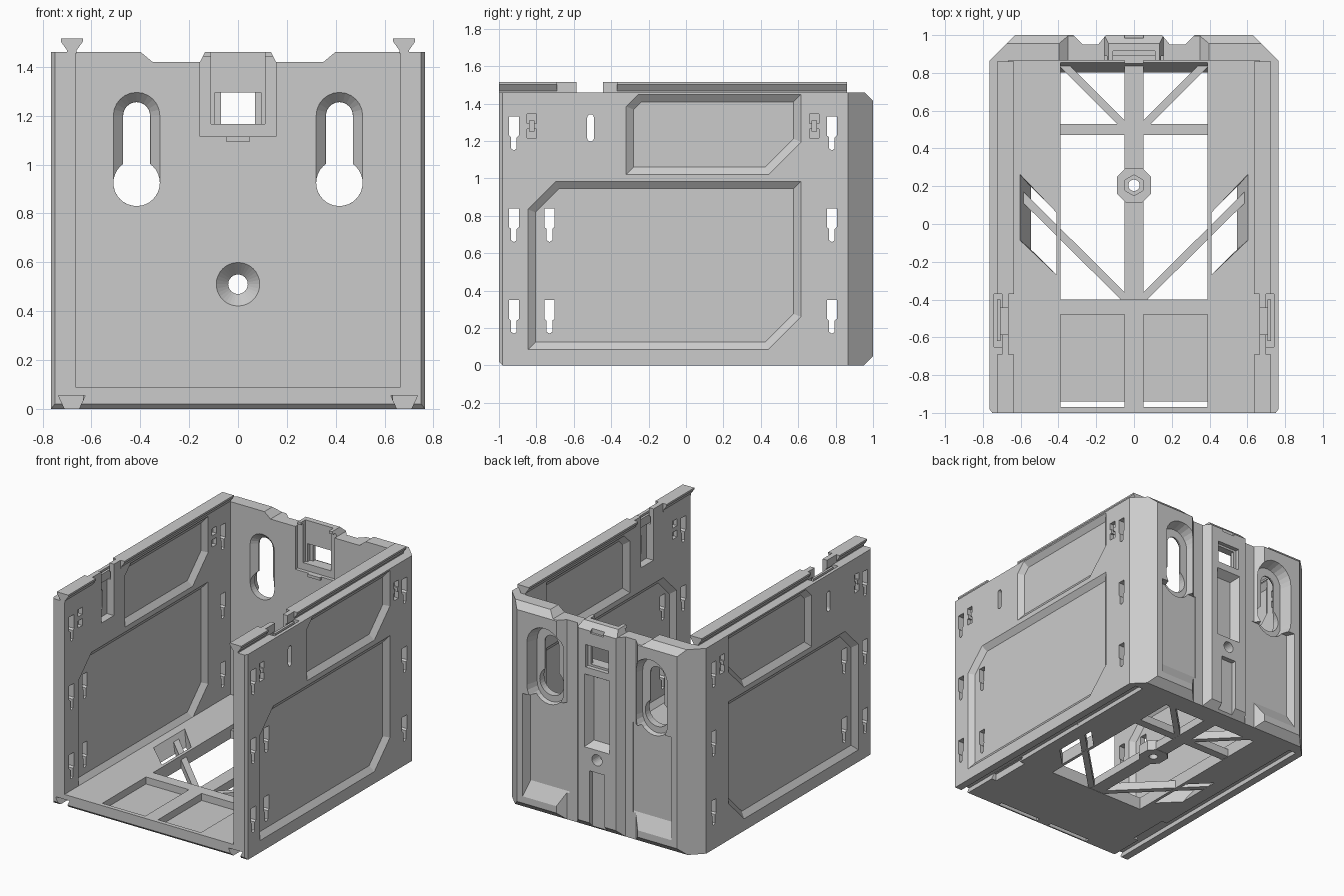
import bpy, bmesh, math
from mathutils import Vector

if "Cube" in bpy.data.objects:
    bpy.data.objects.remove(bpy.data.objects["Cube"])


def prism(name, pts, axis, a, b, pts2=None):
    """Extrude or loft a profile along an axis (x: y,z  y: x,z  z: x,y)."""
    def place(p, t):
        return {'x': (t, p[0], p[1]), 'y': (p[0], t, p[1]), 'z': (p[0], p[1], t)}[axis]
    bm = bmesh.new()
    lo = [bm.verts.new(place(p, a)) for p in pts]
    hi = [bm.verts.new(place(p, b)) for p in (pts2 or pts)]
    bm.faces.new(lo)
    bm.faces.new(hi)
    n = len(lo)
    for i in range(n):
        bm.faces.new((lo[i], lo[(i + 1) % n], hi[(i + 1) % n], hi[i]))
    bmesh.ops.recalc_face_normals(bm, faces=bm.faces)
    me = bpy.data.meshes.new(name)
    bm.to_mesh(me)
    bm.free()
    ob = bpy.data.objects.new(name, me)
    bpy.context.collection.objects.link(ob)
    return ob


def cut(target, *args):
    c = prism("cutter", *args)
    c.hide_render = True
    m = target.modifiers.new("cut", 'BOOLEAN')
    m.operation, m.solver, m.object = 'DIFFERENCE', 'EXACT', c
    bpy.context.view_layer.objects.active = target
    bpy.ops.object.modifier_apply(modifier=m.name)
    bpy.data.objects.remove(c, do_unlink=True)


def mirror_x(ob):
    ob.modifiers.new("mirror", 'MIRROR')


def rect(x0, x1, y0, y1):
    return [(x0, y0), (x1, y0), (x1, y1), (x0, y1)]


def flip(pts, s):
    return [(s * x, y) for x, y in pts]


def ngon(x, y, r, n):
    return [(x + r * math.cos(2 * math.pi * i / n), y + r * math.sin(2 * math.pi * i / n)) for i in range(n)]


def stadium(x, z0, z1, r, n=12):
    up = [(x + r * math.cos(math.pi * i / n), z1 + r * math.sin(math.pi * i / n)) for i in range(n + 1)]
    return up + [(x - r * math.cos(math.pi * i / n), z0 - r * math.sin(math.pi * i / n)) for i in range(n + 1)]


def inset(pts, d):
    """Offset a counter-clockwise convex outline inward."""
    out = []
    for i, p in enumerate(pts):
        p, q, r = Vector(p), Vector(pts[i - 1]), Vector(pts[(i + 1) % len(pts)])
        e, f = (p - q).normalized(), (r - p).normalized()
        n1, n2 = Vector((-e.y, e.x)), Vector((-f.y, f.x))
        out.append(tuple(p + (n1 + n2) * d / (1 + n1.dot(n2))))
    return out


GROOVE = [(.625, .055), (.735, .055), (.705, -.01), (.655, -.01)]
FRONT_CHAMFER = [(-1.01, .03), (-.97, -.01), (-1.02, -.02)]

# Side walls with recessed panels on both faces
wall = prism("side_wall", [(.665, -1), (.75, -1), (.765, -.98), (.765, .865), (.665, .865)], 'z', 0, 1.46)
upper = [(-.32, 1.02), (.44, 1.02), (.615, 1.195), (.615, 1.45), (-.255, 1.45), (-.32, 1.385)]
lower = [(-.845, .085), (.44, .085), (.615, .26), (.615, .985), (-.695, .985), (-.845, .835)]
for panel in (upper, lower):
    cut(wall, inset(panel, -.02), 'x', .78, .735, inset(panel, .04))
    cut(wall, inset(panel, -.02), 'x', .65, .695, inset(panel, .04))
# Stepped slots through the walls
for y, z in [(y, z) for y in (-.92, .78) for z in (1.33, .84, .35)] + [(-.73, .84), (-.73, .35)]:
    cut(wall, [(y - .027, z), (y - .027, z - .1), (y - .015, z - .11), (y - .015, z - .17), (y, z - .18),
               (y + .015, z - .17), (y + .015, z - .11), (y + .027, z - .1), (y + .027, z)], 'x', .6, .8)
cut(wall, stadium(-.51, 1.215, 1.325, .018, 6), 'x', .6, .8)
# Small clip pockets
for y in (-.825, .685):
    for z0, z1 in ((1.215, 1.265), (1.295, 1.345)):
        cut(wall, rect(y - .025, y + .025, z0, z1), 'x', .735, .8)
        cut(wall, rect(y - .025, y + .025, z0, z1), 'x', .6, .695)
    cut(wall, rect(y - .012, y + .012, 1.25, 1.31), 'x', .72, .8)
# Latch notch in the rim, bottom groove and front chamfer
cut(wall, rect(-.585, -.445, 1.15, 1.5), 'x', .6, .72)
cut(wall, rect(.69, .742, -.65, -.37), 'z', 1.40, 1.5)
cut(wall, GROOVE, 'y', -1.1, .9)
cut(wall, FRONT_CHAMFER, 'x', .5, .9)
mirror_x(wall)

# Dovetail rails along the top
full = [(.66, 1.455), (.7, 1.455), (.7, 1.468), (.725, 1.503), (.725, 1.515), (.635, 1.515), (.635, 1.503), (.66, 1.468)]
slim = rect(.665, .7, 1.455, 1.515)
for name, prof, y0, y1 in (("rail_front", full, -1, -.69), ("rail_step", slim, -.69, -.585),
                           ("rail_latch", slim, -.445, -.37), ("rail_rear", full, -.37, .86)):
    mirror_x(prism(name, prof, 'y', y0, y1))
mirror_x(prism("latch_tongue", rect(-.62, -.40, 1.40, 1.46), 'x', .708, .725))

# Back wall with chamfered corners
back = prism("back_wall", [(.765, .865), (.63, 1), (-.63, 1), (-.765, .865)], 'z', 0, 1.46)
cut(back, [(.945, 1.47), (1.015, 1.40), (1.03, 1.48)], 'x', -1, 1)
cut(back, [(.94, -.01), (1.01, .06), (1.03, -.02)], 'x', -1, 1)
for s in (1, -1):
    # Rim dips, vertical channels and lower pockets with sloped ends
    cut(back, flip([(.41, 1.47), (.35, 1.42), (.155, 1.42), (.13, 1.47)], s), 'y', .8, 1.1)
    cut(back, flip([(.14, 1.01), (.19, .95), (.27, .95), (.33, 1.01)], s), 'z', -.1, 1.6)
    cut(back, flip(rect(.25, .59, .08, .83), s), 'y', 1.01, .945, flip(rect(.25, .56, .2, .83), s))
    # Hanging keyholes
    x = s * .415
    cut(back, stadium(x, .9, 1.2, .14), 'y', 1.01, .915, stadium(x, .9, 1.2, .115))
    cut(back, ngon(x, .925, .095, 32), 'y', .8, 1.1)
    cut(back, stadium(x, .925, 1.2, .055), 'y', .8, 1.1)
    cut(back, stadium(x, .925, 1.2, .1), 'y', .86, .905, stadium(x, .925, 1.2, .056))
# Central screw hole, rear pocket and rear slot
cut(back, ngon(0, .51, .04, 24), 'y', .8, 1.1)
cut(back, ngon(0, .51, .094, 32), 'y', .86, .915, ngon(0, .51, .039, 32))
cut(back, inset(rect(-.1, .1, .58, 1.1), -.005), 'y', 1.01, .94, inset(rect(-.1, .1, .58, 1.1), .035))
cut(back, rect(-.06, .06, -.1, .42), 'y', .965, 1.1)
# Latch seat and window
cut(back, rect(-.155, .155, 1.115, 1.442), 'y', .8, .89)
cut(back, rect(-.11, .11, 1.165, 1.5), 'y', .8, .915)
cut(back, rect(-.095, .095, 1.165, 1.295), 'y', .8, .945)
cut(back, rect(-.07, .07, 1.165, 1.295), 'y', .8, 1.1)
cut(back, rect(-.09, .09, 1.15, 1.31), 'y', .97, 1.1)
cut(back, rect(-.05, .05, 1.40, 1.5), 'y', .985, 1.1)
prism("latch_lip", rect(-.05, .05, 1.095, 1.115), 'y', .85, .88)

# Floor with openings
floor = prism("floor", rect(-.665, .665, -1, .865), 'z', 0, .09)
cut(floor, rect(-.388, .388, -.4, .795), 'z', -.01, .1, rect(-.388, .388, -.4, .86))
for s in (1, -1):
    cut(floor, flip([(.41, .06), (.54, .19), (.54, -.14), (.41, -.27)], s), 'z', -.01, .1,
        flip([(.41, .06), (.61, .27), (.61, -.08), (.41, -.27)], s))
    cut(floor, flip(rect(.05, .388, -.97, -.48), s), 'z', .04, .2)
    cut(floor, flip(rect(.05, .388, -.97, -.94), s), 'z', -.1, .2)
    cut(floor, flip(GROOVE, s), 'y', -1.1, .9)
    cut(floor, flip(rect(.61, .67, -.73, -.43), s), 'z', -.1, .05)
cut(floor, FRONT_CHAMFER, 'x', -1, 1)


# Floor ribs
def rib(name, p, q, w):
    p, q = Vector(p), Vector(q)
    d = (q - p).normalized() * w / 2
    n = Vector((-d.y, d.x))
    ob = prism(name, [tuple(v) for v in (p + n, p - n, q - n, q + n)], 'z', .003, .06)
    mirror_x(ob)


rib("rear_diagonal_rib", (.395, .865), (.04, .51), .04)
rib("front_diagonal_rib", (.62, .175), (.04, -.40), .042)
rib("cross_rib", (.05, .5), (.395, .5), .06)
spine = prism("centre_rib", rect(-.05, .05, -.41, .87), 'z', .002, .06)
cut(spine, ngon(0, .205, .03, 24), 'z', -.1, .2)

# Hexagonal nut boss on the centre rib
boss = prism("nut_boss", [(-.09, .16), (-.045, .115), (.045, .115), (.09, .16),
                          (.09, .25), (.045, .295), (-.045, .295), (-.09, .25)], 'z', .0, .075)
hexagon = [(y, x + .205) for x, y in ngon(0, 0, .055, 6)]
for part in (spine, boss):
    cut(part, hexagon, 'z', .035, .2)
cut(boss, ngon(0, .205, .03, 24), 'z', -.1, .2)
